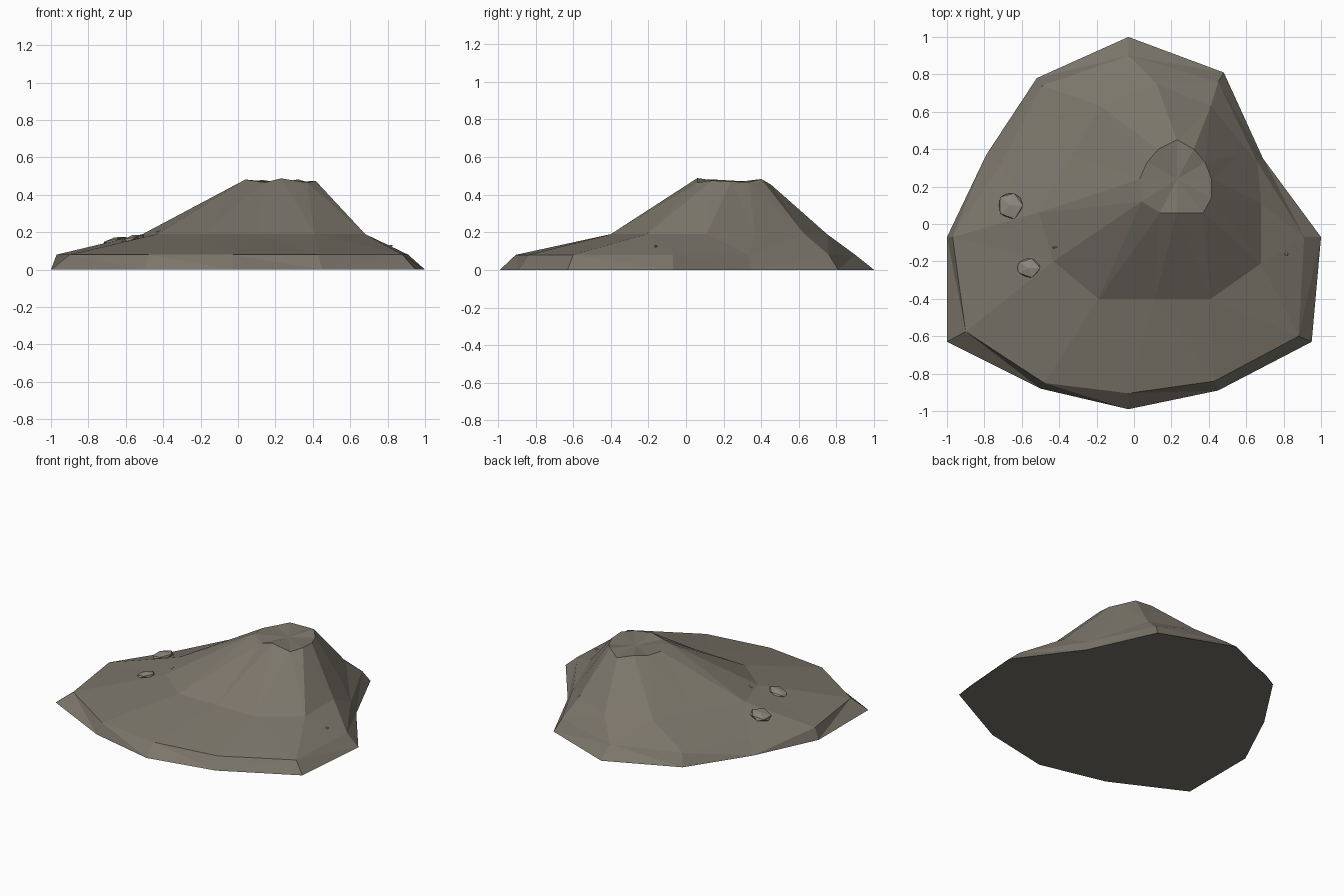
import bpy, bmesh, random
from mathutils import Vector

if "Cube" in bpy.data.objects:
    bpy.data.objects.remove(bpy.data.objects["Cube"])

random.seed(4)


def material(name, color):
    m = bpy.data.materials.new(name)
    m.diffuse_color = (*color, 1)
    m.use_nodes = True
    m.node_tree.nodes["Principled BSDF"].inputs["Base Color"].default_value = m.diffuse_color
    return m


def finish(name, bm, mat):
    bmesh.ops.recalc_face_normals(bm, faces=bm.faces[:])
    me = bpy.data.meshes.new(name)
    bm.to_mesh(me)
    bm.free()
    me.materials.append(mat)
    ob = bpy.data.objects.new(name, me)
    bpy.context.collection.objects.link(ob)
    return ob


earth = material("earth", (0.20, 0.18, 0.145))
stone = material("stone", (0.27, 0.25, 0.21))

# Mound contours, clockwise from the back: foot, kerb, shoulder, rim
foot = [(-.03, 1), (.48, .81), (.69, .35), (1, -.07), (.95, -.63), (.45, -.89),
        (-.03, -.99), (-.5, -.88), (-1, -.63), (-1, -.07), (-.79, .37), (-.52, .78)]
kerb = [(-.03, .90), (.45, .76), (.66, .33), (.91, -.07), (.88, -.60), (.43, -.84),
        (-.03, -.905), (-.48, -.85), (-.90, -.575), (-.97, -.07), (-.72, .31), (-.49, .74)]
shoulder = [(.12, .75), (.41, .63), (.56, .37), (.68, .11), (.68, -.21), (.41, -.40),
            (.11, -.40), (-.19, -.40), (-.43, -.20), (-.51, .06), (-.33, .37), (-.18, .63)]
rim = [(.23, .45), (.32, .40), (.38, .33), (.415, .24), (.415, .14), (.37, .06),
       (.23, .06), (.14, .06), (.04, .12), (.03, .24), (.07, .33), (.13, .40)]
rim_z = [.455, .483, .466, .47, .475, .465, .488, .465, .482, .475, .47, .48]
levels = [(foot, [0] * 12), (kerb, [.08] * 12), (shoulder, [.19] * 12), (rim, rim_z)]

bm = bmesh.new()
rings = [[bm.verts.new((x, y, z)) for (x, y), z in zip(pts, zs)] for pts, zs in levels]
for lo, hi in zip(rings, rings[1:]):
    for i in range(12):
        j = (i + 1) % 12
        bm.faces.new((lo[i], lo[j], hi[j], hi[i]))
bm.faces.new(rings[0])
# shallow dished top
centre = bm.verts.new((.23, .24, .463))
for i in range(12):
    bm.faces.new((rings[3][i], rings[3][(i + 1) % 12], centre))
bmesh.ops.triangulate(bm, faces=[f for f in bm.faces if len(f.verts) == 4])
finish("mound", bm, earth)


# Loose stones half sunk in the slope
def rock(name, loc, size):
    b = bmesh.new()
    bmesh.ops.create_icosphere(b, subdivisions=1, radius=.5)
    for v in b.verts:
        v.co *= random.uniform(.95, 1.15)
        v.co = Vector((v.co.x * size[0], v.co.y * size[1], v.co.z * size[2]))
        v.co.z += v.co.x * .22          # follow the slope
        v.co += Vector(loc)
    finish(name, b, stone)


rock("rock_large", (-.66, .10, .15), (.14, .15, .045))
rock("rock_medium", (-.565, -.235, .162), (.13, .11, .04))
rock("pebble_left", (-.415, -.125, .203), (.05, .015, .02))
rock("pebble_right", (.81, -.16, .122), (.035, .02, .02))
